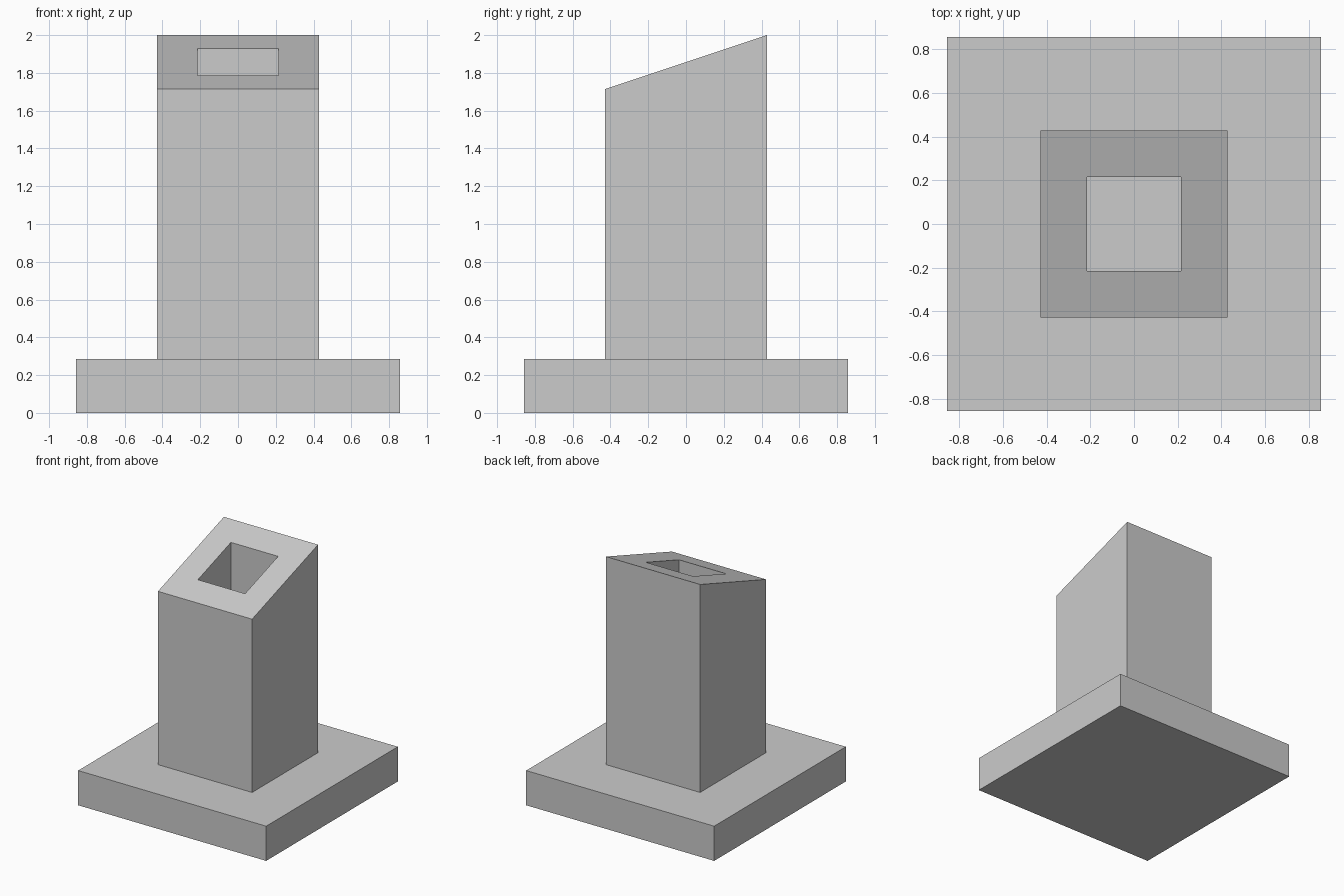
import bpy, bmesh

default = bpy.data.objects.get("Cube")
if default:
    bpy.data.objects.remove(default, do_unlink=True)

BASE_HALF, BASE_TOP = 0.857, 0.286
COLUMN_HALF, HOLE_HALF = 0.429, 0.215
CORNERS = [(-1, -1), (1, -1), (1, 1), (-1, 1)]

gray = bpy.data.materials.new("light gray")
gray.use_nodes = True
gray.diffuse_color = (0.6, 0.6, 0.6, 1)
gray.node_tree.nodes["Principled BSDF"].inputs["Base Color"].default_value = gray.diffuse_color


def slope(y):
    """Height of the slanted column top, rising towards the back."""
    return 1.857 + y / 3


def square_loft(name, rings, capped):
    """Join square rings (half width, height function of y) with flat faces."""
    bm = bmesh.new()
    loops = [[bm.verts.new((sx * half, sy * half, height(sy * half)))
              for sx, sy in CORNERS] for half, height in rings]
    pairs = list(zip(loops, loops[1:]))
    if capped:
        bm.faces.new(loops[0][::-1])
        bm.faces.new(loops[-1])
    else:
        pairs.append((loops[-1], loops[0]))
    for a, b in pairs:
        for i in range(4):
            j = (i + 1) % 4
            bm.faces.new((a[i], a[j], b[j], b[i]))
    bmesh.ops.recalc_face_normals(bm, faces=bm.faces)
    mesh = bpy.data.meshes.new(name)
    bm.to_mesh(mesh)
    bm.free()
    mesh.materials.append(gray)
    obj = bpy.data.objects.new(name, mesh)
    bpy.context.collection.objects.link(obj)
    return obj


# Square base slab; its top is also the floor of the column's shaft
square_loft("base", [(BASE_HALF, lambda y: 0), (BASE_HALF, lambda y: BASE_TOP)], True)

# Hollow column with a slanted rim, sunk slightly into the base
foot = lambda y: BASE_TOP - 0.1
square_loft("hollow_column", [(COLUMN_HALF, foot), (COLUMN_HALF, slope),
                              (HOLE_HALF, slope), (HOLE_HALF, foot)], False)
